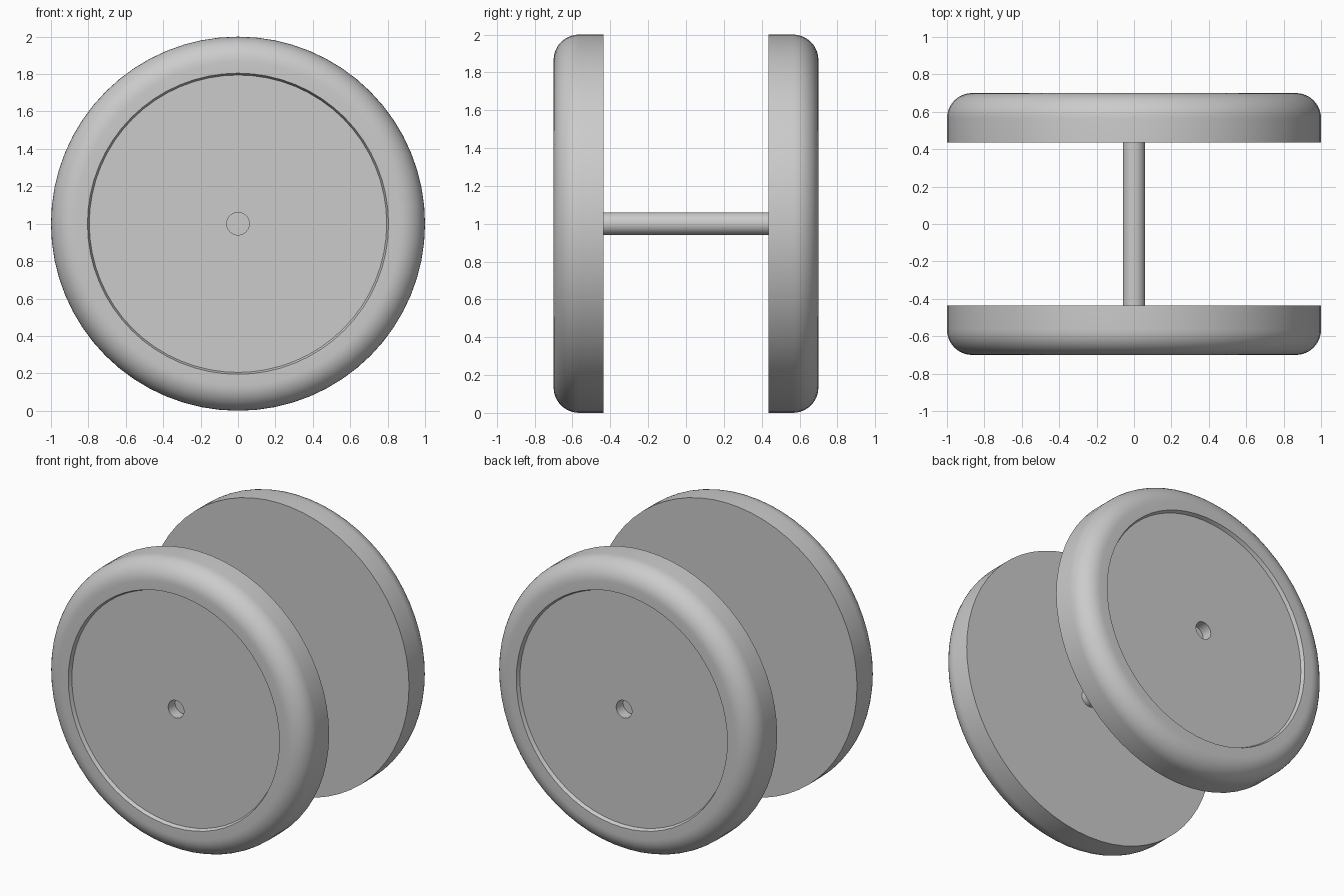
import bpy
import math
from mathutils import Matrix

cube = bpy.data.objects.get("Cube")
if cube:
    bpy.data.objects.remove(cube)

SIDES = 64
AXLE_RADIUS = 0.06
INNER_Y, OUTER_Y = 0.435, 0.7
FILLET = 0.135
RECESS = 0.025
AXLE_END = 0.6

grey = bpy.data.materials.new("plain grey")
grey.use_nodes = True
colour = (0.6, 0.6, 0.6, 1)
grey.diffuse_color = colour
grey.node_tree.nodes["Principled BSDF"].inputs["Base Color"].default_value = colour


def lathe(name, profile, side=1):
    """Revolve (radius, distance) points about the y axis through z = 1."""
    verts, faces = [], []
    n = len(profile)
    for i in range(SIDES):
        a = 2 * math.pi * i / SIDES
        verts += [(r * math.cos(a), side * y, 1 + r * math.sin(a)) for r, y in profile]
    for i in range(SIDES):
        j = (i + 1) % SIDES
        for k in range(n):
            m = (k + 1) % n
            quad = (i * n + k, i * n + m, j * n + m, j * n + k)
            faces.append(quad if side > 0 else quad[::-1])
    mesh = bpy.data.meshes.new(name)
    mesh.from_pydata(verts, [], faces)
    mesh.materials.append(grey)
    obj = bpy.data.objects.new(name, mesh)
    bpy.context.collection.objects.link(obj)
    return obj


def smooth(obj):
    bpy.ops.object.select_all(action="DESELECT")
    obj.select_set(True)
    bpy.context.view_layer.objects.active = obj
    bpy.ops.object.shade_smooth_by_angle(angle=math.radians(30))


# Wheel section: flat inner face, rounded outer rim, recessed disc, centre bore
profile = [(AXLE_RADIUS, INNER_Y), (1, INNER_Y)]
for s in range(11):
    a = math.pi / 2 * s / 10
    profile.append((1 - FILLET + FILLET * math.cos(a),
                    OUTER_Y - FILLET + FILLET * math.sin(a)))
profile += [(0.805, OUTER_Y), (0.795, OUTER_Y - RECESS),
            (AXLE_RADIUS, OUTER_Y - RECESS)]

for name, side in (("front_wheel", -1), ("back_wheel", 1)):
    wheel = lathe(name, profile[::-1], side)
    smooth(wheel)

# Axle running into both bores, its ends set below the wheel faces
bpy.ops.mesh.primitive_cylinder_add(vertices=SIDES, radius=AXLE_RADIUS,
                                    depth=2 * AXLE_END, location=(0, 0, 1),
                                    rotation=(math.pi / 2, 0, 0))
axle = bpy.context.object
axle.name = "axle"
axle.data.materials.append(grey)
smooth(axle)
